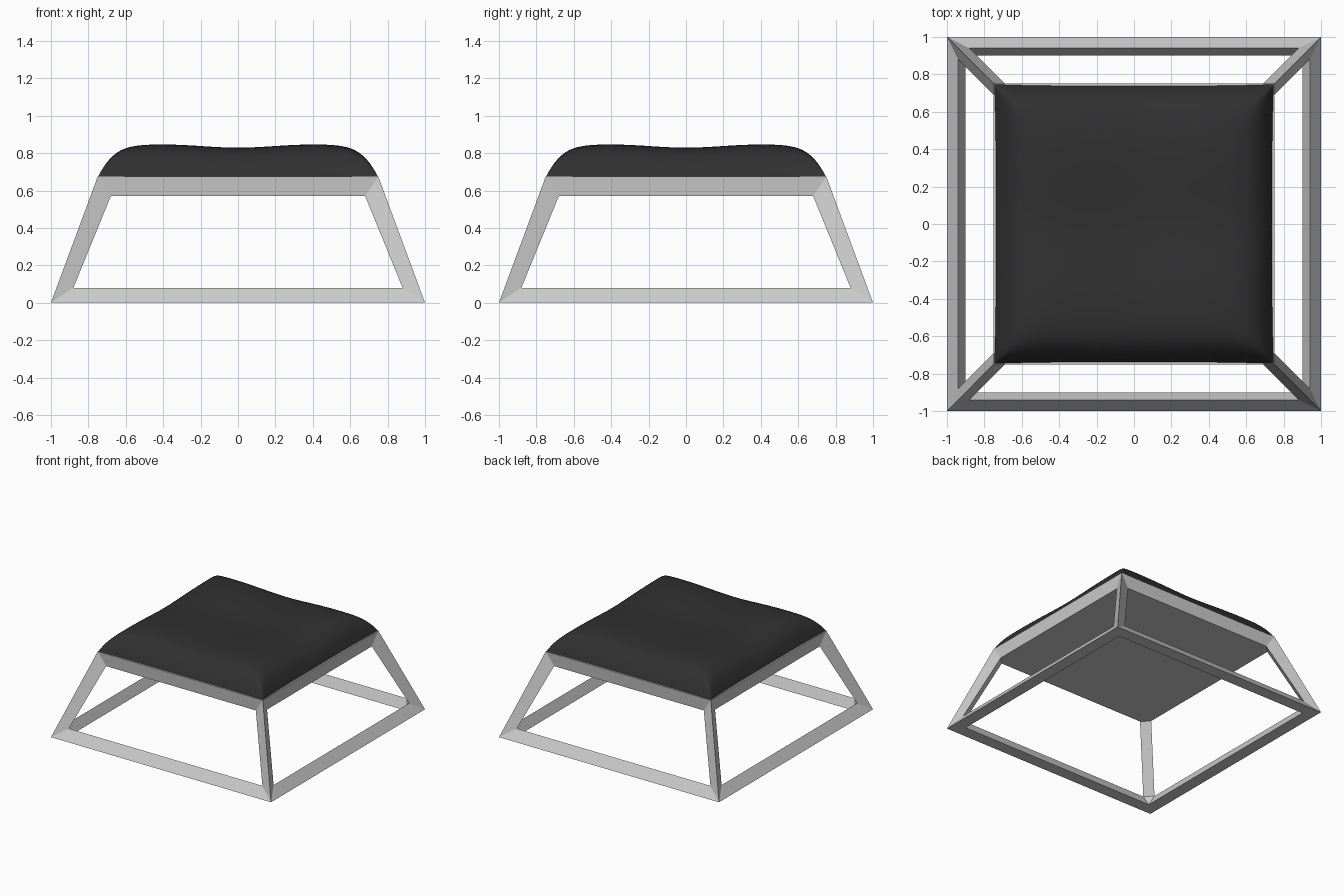
import bpy, bmesh, math
from mathutils import Vector, Matrix

if "Cube" in bpy.data.objects:
    bpy.data.objects.remove(bpy.data.objects["Cube"])


def finish(name, bm):
    bmesh.ops.remove_doubles(bm, verts=bm.verts, dist=1e-4)
    bmesh.ops.recalc_face_normals(bm, faces=bm.faces)
    mesh = bpy.data.meshes.new(name)
    bm.to_mesh(mesh)
    bm.free()
    obj = bpy.data.objects.new(name, mesh)
    bpy.context.collection.objects.link(obj)
    return obj


# Tapered frame: one side made of triangular bars, repeated four times
TOP = 0.675
P = dict(
    A=(-1, -1, 0), B=(1, -1, 0), C=(.75, -.75, TOP), D=(-.75, -.75, TOP),   # outer edges
    a=(-.88, -.94, .08), b=(.88, -.94, .08), c=(.68, -.74, .57), d=(-.68, -.74, .57),  # window
    i=(-.9, -.9, 0), j=(.9, -.9, 0),                                       # floor opening
    p=(.94, -.88, .08), q=(.74, -.68, .57))                                # next side's window
FACES = ["ABba", "BCcb", "CDdc", "DAad", "abji", "AijB", "bpqc", "bjp"]

bm = bmesh.new()
under, top = [], []
for k in range(4):
    rot = Matrix.Rotation(k * math.pi / 2, 3, 'Z')
    pt = {n: rot @ Vector(v) for n, v in P.items()}
    for f in FACES:
        bm.faces.new([bm.verts.new(pt[n]) for n in f])
    under += [pt["d"], pt["c"]]
    top.append(pt["C"])
# Solid panel under the cushion
for loop in (under, top):
    bm.faces.new([bm.verts.new(v) for v in loop])
finish("frame", bm)


# Cushion: pillow surface with a soft hollow along both middles
HALF = 0.747


def rise(x):
    return 1 - math.exp(-(HALF - abs(x)) / 0.092)


def dip(x):
    return 1 - 0.125 * math.exp(-(x / 0.28) ** 2)


def height(x, y):
    gx, gy = max(rise(x), 1e-4), max(rise(y), 1e-4)
    soft_min = (0.5 * (gx ** -6 + gy ** -6)) ** (-1 / 6)
    return 0.18 * soft_min * dip(x) * dip(y)


bm = bmesh.new()
bmesh.ops.create_grid(bm, x_segments=56, y_segments=56, size=1)
for v in bm.verts:
    # Rows gathered towards the rim, sides pulled in slightly between corners
    x, y = (HALF * math.sin(t * math.pi / 2) for t in v.co.xy)
    pull = lambda t: 1 - 0.012 * (1 - (t / HALF) ** 4)
    v.co = (x * pull(y), y * pull(x), TOP + 0.001 + height(x, y))
for f in bm.faces:
    f.smooth = True
cushion = finish("cushion", bm)
if cushion.data.polygons[len(cushion.data.polygons) // 2].normal.z < 0:
    cushion.data.flip_normals()

mat = bpy.data.materials.new("black_fabric")
mat.diffuse_color = (0.03, 0.03, 0.031, 1)
mat.use_nodes = True
mat.node_tree.nodes["Principled BSDF"].inputs["Base Color"].default_value = mat.diffuse_color
cushion.data.materials.append(mat)
